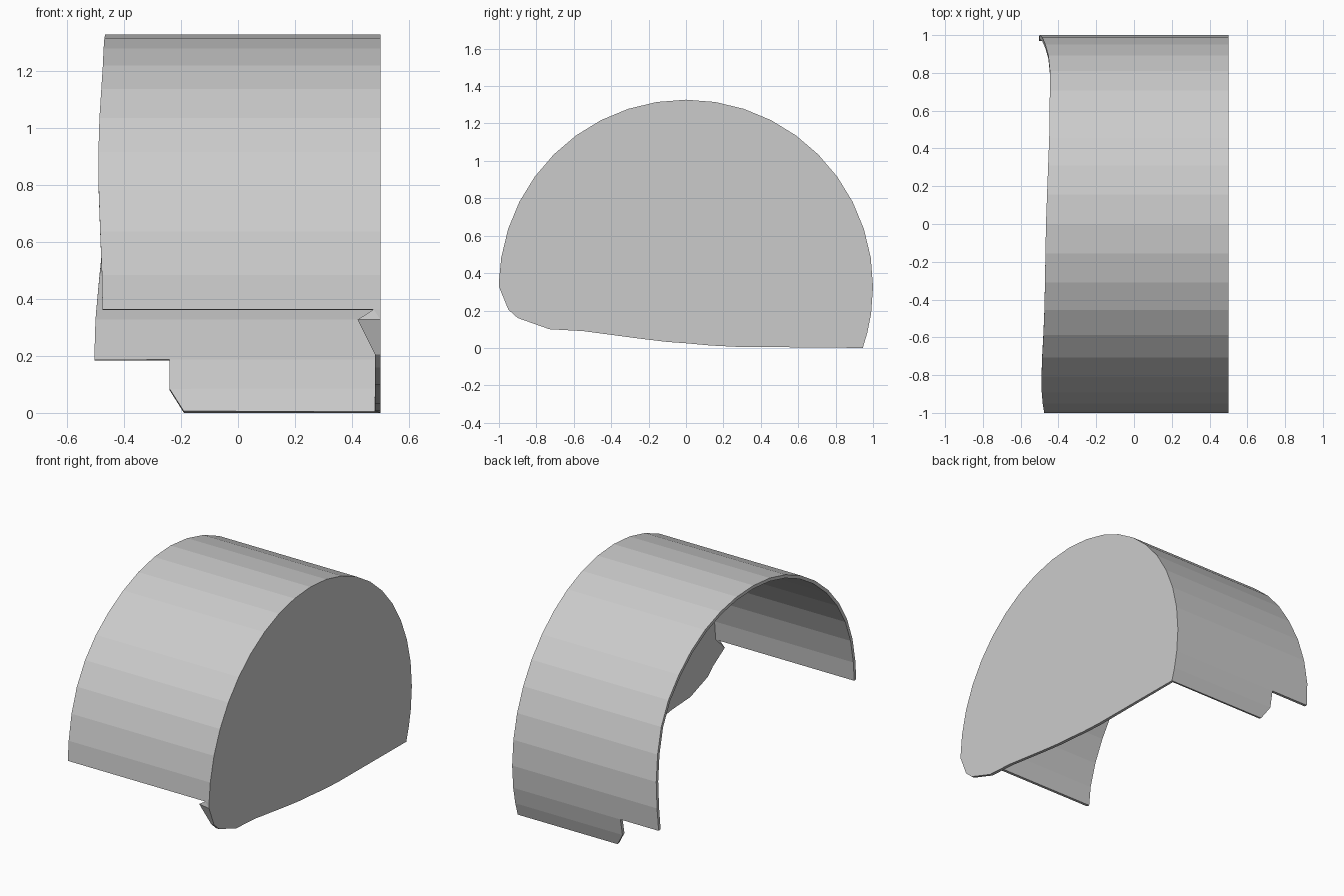
import bpy, bmesh, math

if "Cube" in bpy.data.objects:
    bpy.data.objects.remove(bpy.data.objects["Cube"])

R, CZ, SIDE_X, NOTCH_X = 1.0, 0.327, 0.5, -0.24


def arc(deg, x):
    """Point on the arch; 0 = front, 90 = top, 180 = back."""
    a = math.radians(deg)
    return (x, -R * math.cos(a), CZ + R * math.sin(a))


# Wavy free edge of the arch: (angle, x)
EDGE = [(0, -.475), (12, -.478), (22, -.487), (32, -.49), (41, -.489), (60, -.475),
        (90, -.466), (120, -.447), (145, -.445), (155, -.455), (166, -.478),
        (180, -.5), (190, -.505)]


def edge_x(deg):
    for (a, xa), (b, xb) in zip(EDGE, EDGE[1:]):
        if deg <= b:
            return xa + (xb - xa) * (deg - a) / (b - a)


bm = bmesh.new()
angles = [2.06] + [9 * i for i in range(1, 21)] + [188.2, 194.3, 199.08]
last_wide = angles.index(188.2)

# Arch skin: a wide part and a narrower tongue at the back end
side = [bm.verts.new(arc(a, SIDE_X)) for a in angles]
mid = [bm.verts.new(arc(a, -0.19 if a > 199 else NOTCH_X)) for a in angles]
free = [bm.verts.new(arc(a, edge_x(a))) for a in angles[:last_wide + 1]]
front_mid = bm.verts.new(arc(angles[0], 0.475))
for i in range(len(angles) - 1):
    strip = [mid[i], side[i], side[i + 1], mid[i + 1]]
    if i == 0:
        strip.insert(1, front_mid)
    bm.faces.new(strip)
    if i < last_wide:
        bm.faces.new([free[i], mid[i], mid[i + 1], free[i + 1]])

# Small corner gusset below the front edge
nose = bm.verts.new(arc(0, SIDE_X))
bm.faces.new([front_mid, nose, side[0]])

# Side wall with its sagging lower edge
LOWER = [(.27, .006), (.13, .013), (0, .025), (-.1, .032), (-.25, .05), (-.4, .07),
         (-.55, .09), (-.73, .1), (-.9, .16), (-.95, .205)]
low = [bm.verts.new((SIDE_X, y, z)) for y, z in LOWER]
wall = bm.faces.new([nose] + side + low)

bmesh.ops.recalc_face_normals(bm, faces=bm.faces[:])
wall.normal_update()
if wall.normal.x < 0:
    bmesh.ops.reverse_faces(bm, faces=bm.faces[:])

mesh = bpy.data.meshes.new("arch_liner")
bm.to_mesh(mesh)
bm.free()
liner = bpy.data.objects.new("arch_liner", mesh)
bpy.context.collection.objects.link(liner)

# Sheet thickness, grown inward
solid = liner.modifiers.new("thickness", 'SOLIDIFY')
solid.thickness = 0.02
solid.offset = -1
solid.use_even_offset = True

grey = bpy.data.materials.new("plain grey")
grey.diffuse_color = (0.6, 0.6, 0.6, 1)
grey.use_nodes = True
grey.node_tree.nodes["Principled BSDF"].inputs["Base Color"].default_value = grey.diffuse_color
mesh.materials.append(grey)
